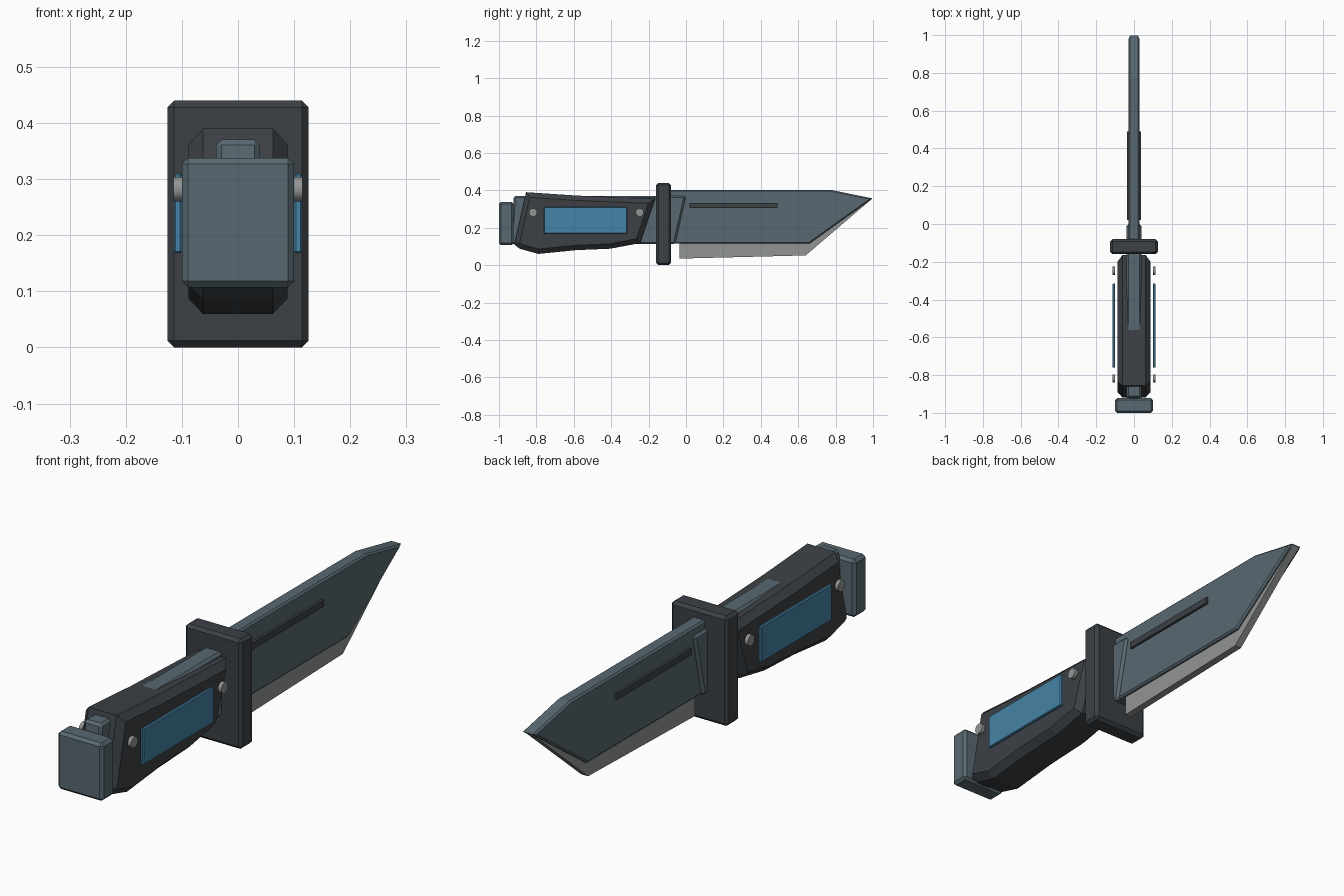
import bpy, bmesh
from math import pi

if "Cube" in bpy.data.objects:
    bpy.data.objects.remove(bpy.data.objects["Cube"])


def material(name, rgb):
    m = bpy.data.materials.new(name)
    m.diffuse_color = (*rgb, 1)
    m.use_nodes = True
    m.node_tree.nodes["Principled BSDF"].inputs["Base Color"].default_value = m.diffuse_color
    return m


steel = material("steel", (0.10, 0.14, 0.165))
dark = material("dark_grip", (0.045, 0.052, 0.06))
blue = material("blue_panel", (0.06, 0.23, 0.38))
bright = material("bright_steel", (0.29, 0.30, 0.30))


def prism(name, profile, x0, x1, mat, bevel=0.0, rim_only=False):
    """Extrude a (y, z) profile from x0 to x1 and chamfer its edges."""
    bm = bmesh.new()
    face = bm.faces.new([bm.verts.new((x0, y, z)) for y, z in profile])
    ext = bmesh.ops.extrude_face_region(bm, geom=[face])
    for v in ext["geom"]:
        if isinstance(v, bmesh.types.BMVert):
            v.co.x = x1
    bmesh.ops.recalc_face_normals(bm, faces=bm.faces[:])
    if bevel:
        edges = [e for e in bm.edges
                 if not rim_only or abs(e.verts[0].co.x - e.verts[1].co.x) < 1e-5]
        bmesh.ops.bevel(bm, geom=edges, offset=bevel, offset_type='OFFSET',
                        segments=1, profile=0.5, affect='EDGES', clamp_overlap=True)
    me = bpy.data.meshes.new(name)
    bm.to_mesh(me)
    bm.free()
    ob = bpy.data.objects.new(name, me)
    bpy.context.collection.objects.link(ob)
    me.materials.append(mat)
    return ob


def rect(y0, y1, z0, z1):
    return [(y0, z0), (y1, z0), (y1, z1), (y0, z1)]


# Blade body, cutting edge and fuller strip
prism("blade", [(-0.12, 0.115), (0.66, 0.115), (0.998, 0.357), (0.77, 0.403), (-0.12, 0.403)],
      -0.028, 0.028, steel, 0.007, True)
prism("cutting_edge", [(-0.035, 0.035), (0.64, 0.052), (0.995, 0.355), (0.9, 0.33),
                       (0.64, 0.14), (-0.035, 0.14)], -0.015, 0.015, bright)
prism("fuller", rect(0.02, 0.49, 0.305, 0.332), -0.038, 0.038, dark)

# Tang running through the grip, guard and pommel
prism("tang", [(-0.94, 0.112), (-0.058, 0.112), (0.0, 0.371), (-0.92, 0.371)],
      -0.039, 0.039, steel, 0.010)
prism("guard", rect(-0.16, -0.08, 0.0, 0.44), -0.126, 0.126, dark, 0.012)
prism("pommel", rect(-1.0, -0.922, 0.107, 0.338), -0.1, 0.1, steel, 0.011)

# Grip with chamfered sides
prism("grip", [(-0.918, 0.11), (-0.89, 0.088), (-0.79, 0.06), (-0.59, 0.08), (-0.405, 0.088),
               (-0.245, 0.118), (-0.165, 0.355), (-0.585, 0.372), (-0.855, 0.39)],
      -0.088, 0.088, dark, 0.026, True)

# Side panels and rivets on both sides
for side, s in (("left", -1), ("right", 1)):
    prism("panel_" + side, rect(-0.76, -0.315, 0.168, 0.31), s * 0.1, s * 0.114, blue, 0.003)
    for end, y in (("rear", -0.818), ("front", -0.248)):
        bpy.ops.mesh.primitive_cylinder_add(vertices=16, radius=0.022, depth=0.015,
                                            location=(s * 0.1075, y, 0.282),
                                            rotation=(0, pi / 2, 0))
        rivet = bpy.context.object
        rivet.name = f"rivet_{side}_{end}"
        rivet.data.materials.append(bright)
        bpy.ops.object.shade_smooth_by_angle()
